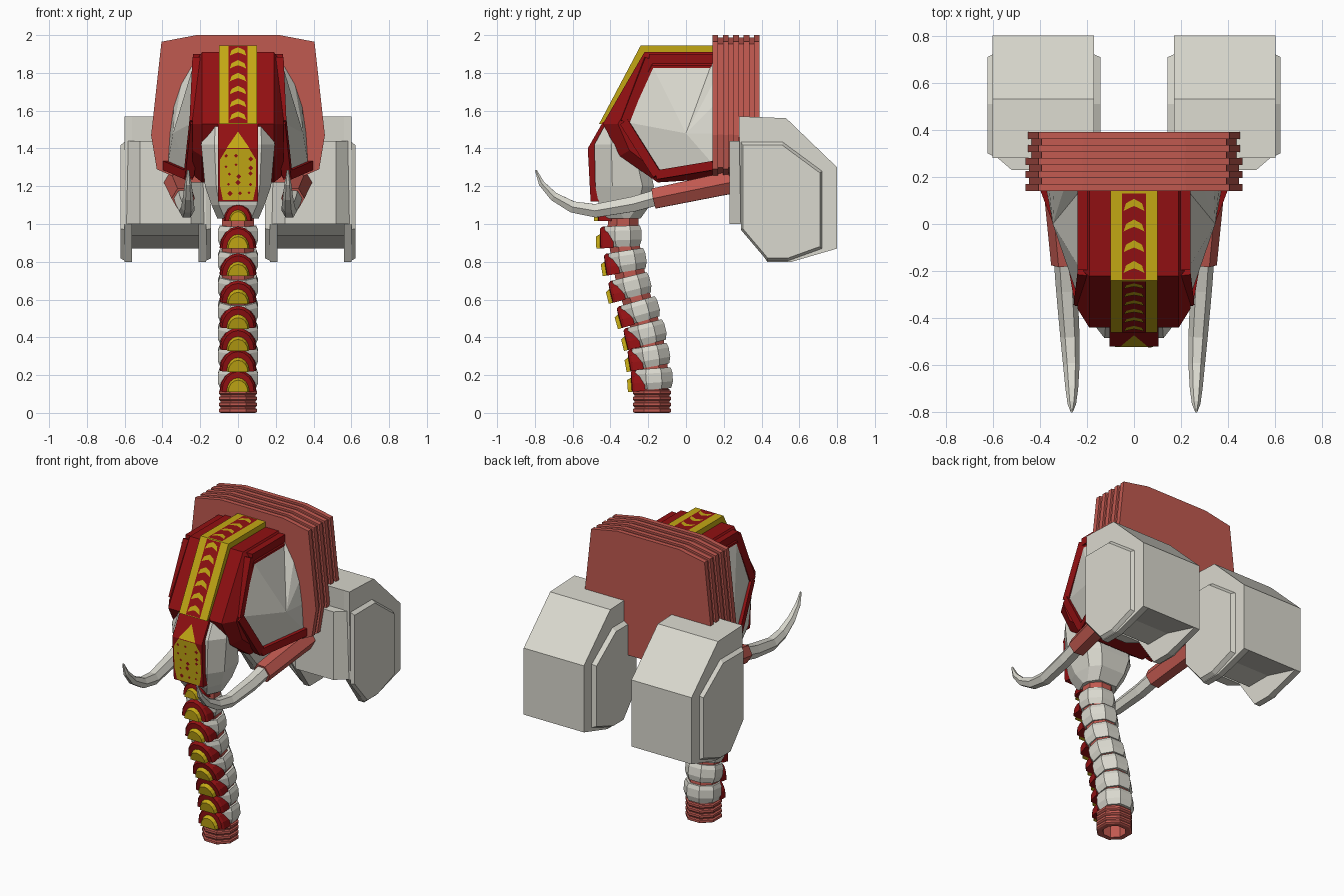
import bpy, bmesh, math, random
from mathutils import Vector, Matrix

cube = bpy.data.objects.get("Cube")
if cube:
    bpy.data.objects.remove(cube)
random.seed(4)


def material(name, rgb):
    m = bpy.data.materials.new(name)
    m.use_nodes = True
    m.diffuse_color = (*rgb, 1)
    m.node_tree.nodes["Principled BSDF"].inputs["Base Color"].default_value = (*rgb, 1)
    return m


WHITE = material("warm white", (0.70, 0.69, 0.62))
RED = material("deep red", (0.28, 0.005, 0.006))
PINK = material("dusty coral", (0.53, 0.10, 0.08))
YELLOW = material("mustard yellow", (0.54, 0.39, 0.007))


def finish(name, bm, mats, rule=None):
    if rule:
        for f in bm.faces:
            f.material_index = rule(f)
    me = bpy.data.meshes.new(name)
    bm.to_mesh(me)
    bm.free()
    for m in mats:
        me.materials.append(m)
    ob = bpy.data.objects.new(name, me)
    bpy.context.collection.objects.link(ob)
    return ob


def loft(name, rings, mats, rule=None, tip=None):
    """Skin matching rings; close the ends, or end in a single tip point."""
    bm = bmesh.new()
    rows = [[bm.verts.new(p) for p in r] for r in rings]
    n = len(rows[0])
    for a, b in zip(rows, rows[1:]):
        for i in range(n):
            j = (i + 1) % n
            bm.faces.new((a[i], a[j], b[j], b[i]))
    bm.faces.new(rows[0])
    if tip:
        t = bm.verts.new(tip)
        for i in range(n):
            bm.faces.new((rows[-1][i], rows[-1][(i + 1) % n], t))
    else:
        bm.faces.new(rows[-1])
    bmesh.ops.recalc_face_normals(bm, faces=bm.faces)
    bm.normal_update()
    return finish(name, bm, mats, rule)


def prism(name, profile, x0, x1, mat, end_scale=1):
    """Extrude a (y, z) profile across x, optionally tapering the far end."""
    cy = sum(p[0] for p in profile) / len(profile)
    cz = sum(p[1] for p in profile) / len(profile)
    end = [(x1, cy + (y - cy) * end_scale, cz + (z - cz) * end_scale) for y, z in profile]
    return loft(name, [[(x0, y, z) for y, z in profile], end], [mat])


def tube(name, pts, mat, sides=6):
    """Faceted tube through (x, y, z, radius) points."""
    P = [Vector(p[:3]) for p in pts]
    rings = []
    for i, p in enumerate(P):
        d = P[min(i + 1, len(P) - 1)] - P[max(i - 1, 0)]
        q = d.to_track_quat('Z', 'X')
        rings.append([p + q @ Vector((math.cos(a), math.sin(a), 0)) * pts[i][3]
                      for a in (math.tau * (k + .5) / sides for k in range(sides))])
    return loft(name, rings, [mat])


def decal(name, path, pts, mat, off):
    """Thin painted plate: points are (x, distance along a y-z path)."""
    bm = bmesh.new()
    verts = []
    for x, t in pts:
        for k, (a, b) in enumerate(zip(path, path[1:])):
            a, b = Vector(a), Vector(b)
            d = b - a
            if t <= d.length or k == len(path) - 2:
                break
            t -= d.length
        d.normalize()
        n = Vector((d.y, -d.x))
        p = a + d * t + n * off
        verts.append(bm.verts.new((x, p.x, p.y)))
    f = bm.faces.new(verts)
    f.normal_update()
    if f.normal.dot(Vector((0, n.x, n.y))) < 0:
        f.normal_flip()
    return finish(name, bm, [mat])


# Ribbed neck collar
half = [(.22, 2), (.405, 1.965), (.46, 1.47), (.43, 1.29), (.27, 1.22)]
outline = half + [(-x, z) for x, z in reversed(half)]
rings = []
for i in range(5):
    for dy, s in ((0, 1), (.03, 1), (.03, .97), (.055, .97)):
        y = .14 + i * .055 + dy
        if y < .395:
            rings.append([(x * s, y, 1.6 + (z - 1.6) * s) for x, z in outline])
loft("neck_collar", rings, [PINK])

# Head shell with bevelled sides
shell = [(.16, 1.91), (-.22, 1.91), (-.44, 1.53), (-.35, 1.36), (-.15, 1.22), (.16, 1.24)]
inner = [(.16, 1.84), (-.18, 1.84), (-.36, 1.53), (-.30, 1.39), (-.13, 1.26), (.16, 1.28)]
loft("head_shell", [[(x, y, z) for y, z in p] for x, p in
                    ((-.24, inner), (-.19, shell), (.19, shell), (.24, inner))], [RED])

# Crest strip over the crown with a band of crescents
crest = [(.14, 1.945), (-.24, 1.945), (-.46, 1.53)]
prism("crest_strip", crest + [(-.42, 1.53), (-.21, 1.9), (.14, 1.9)], -.1, .1, YELLOW)
for name, t0, t1 in (("crest_band_top", .01, .375), ("crest_band_front", .385, .845)):
    decal(name, crest, [(-.05, t0), (.05, t0), (.05, t1), (-.05, t1)], RED, .003)
crescent = [(-.044, .024), (-.034, -.008), (0, -.027), (.034, -.008),
            (.044, .024), (.02, .012), (0, .004), (-.02, .012)]
for c in [.06 + .088 * i for i in range(4)] + [.42 + .077 * i for i in range(6)]:
    decal("crest_crescent", crest, [(x, c + t) for x, t in crescent], YELLOW, .006)

# Trunk root: tapered white hull
rings = []
for z, yf, yb, xf, xm in ((1.54, -.42, -.30, .12, .18), (1.42, -.485, -.22, .125, .195),
                          (1.2, -.48, -.17, .115, .175), (1.1, -.46, -.19, .1, .14),
                          (1.03, -.42, -.24, .07, .11)):
    side = [(xf, yf), (xm, yf + .09), (xm * .95, yb - .06), (xm * .6, yb)]
    rings.append([(x, y, z) for x, y in side] + [(-x, y, z) for x, y in reversed(side)])
loft("trunk_root", rings, [WHITE])

# Face plate with painted panel and specks
mask = [(-.44, 1.54), (-.52, 1.4), (-.505, 1.12)]
prism("face_plate", mask + [(-.46, 1.12), (-.47, 1.4), (-.40, 1.54)], -.105, .105, RED)
decal("face_panel_tip", mask, [(0, .06), (.06, .16), (-.06, .16)], YELLOW, .003)
decal("face_panel", mask, [(-.06, .163), (.06, .163), (.095, .22), (.095, .36), (.08, .435),
                           (-.08, .435), (-.095, .36), (-.095, .22)], YELLOW, .003)
for row in range(5):
    for col in (-1, 0, 1):
        x = col * .055 + random.uniform(-.015, .015)
        t = .21 + row * .047 + random.uniform(-.012, .012)
        r = random.uniform(.006, .015)
        decal("face_speck", mask, [(x - r, t), (x, t - r), (x + r, t), (x, t + r)], RED, .006)

# Trunk segments, each with an arched shield
segments = [(-.335, .935, 2), (-.31, .805, 9), (-.285, .67, 14), (-.24, .54, 16),
            (-.205, .42, 14), (-.185, .30, 10), (-.17, .18, 4)]


def octagon(rx, ry, z):
    return [Vector((rx * math.cos(a), ry * math.sin(a), z))
            for a in (math.tau * (k + .5) / 8 for k in range(8))]


def shield(frame, size):
    arch = [(math.cos(math.pi * k / 8), 1.15 * math.sin(math.pi * k / 8)) for k in range(9)]
    rings = [[frame @ Vector((x * w * size, y, -.06 + h * z * size)) for x, z in arch]
             for y, w, h in ((-.05, .098, .1), (-.105, .094, .1), (-.118, .085, .092),
                             (-.121, .06, .065), (-.142, .052, .055))]
    forward = frame.to_3x3() @ Vector((0, -1, 0))
    loft("trunk_shield", rings, [RED, YELLOW], lambda f: int(
        f.normal.dot(forward) > .98 and f.calc_center_median().y < (frame @ Vector((0, -.13, 0))).y
        or (frame.inverted() @ f.calc_center_median()).y < -.125))


for y, z, deg in segments:
    frame = Matrix.Translation((0, y, z)) @ Matrix.Rotation(math.radians(deg), 4, 'X')
    rings = [octagon(rx, ry, h) for rx, ry, h in
             ((.1, .095, -.055), (.115, .108, -.02), (.115, .108, .03), (.105, .1, .055))]
    loft("trunk_segment", [[frame @ v for v in r] for r in rings], [WHITE])
    shield(frame, 1)
shield(Matrix.Translation((0, -.345, 1.075)), .8)

# Soft trunk core and ribbed hollow tip
core = [(-.33, 1.08, 0)] + segments + [(-.18, .09, 0)]
loft("trunk_core", [[v + Vector((0, y, z)) for v in octagon(.092, .088, 0)]
                    for y, z, _ in core], [PINK])
rings = [octagon(.07, .07, .09), octagon(.07, .07, 0), octagon(.1, .1, 0)]
for i in range(4):
    z = .032 * i
    rings += [octagon(.11, .11, z + .006), octagon(.11, .11, z + .02),
              octagon(.1, .1, z + .024), octagon(.1, .1, z + .03)]
loft("trunk_tip", [[v + Vector((0, -.18, 0)) for v in r] for r in rings], [PINK])

# Paired parts: cheeks, rims, tusks and ear blocks
cheek = [(.23, .14, 1.86), (.23, -.19, 1.86), (.235, -.32, 1.54), (.26, -.15, 1.28),
         (.37, .14, 1.32), (.36, .14, 1.48), (.34, .14, 1.62), (.30, .14, 1.74)]
rim = [(.215, .15, 1.875), (.215, -.195, 1.875), (.23, -.325, 1.54),
       (.26, -.15, 1.26), (.375, .15, 1.31)]
tusk = [(.295, -.12, 1.15, .048), (.285, -.28, 1.105, .046), (.272, -.48, 1.07, .041),
        (.266, -.60, 1.09, .035), (.264, -.70, 1.145, .027), (.264, -.765, 1.215, .018),
        (.264, -.795, 1.285, .006)]
roof = [(.28, 1.57), (.53, 1.56), (.8, 1.3), (.8, .87)]
side_profile = roof + [(.56, .8), (.43, .8), (.29, 1.0)]
middle_profile = roof + [(.55, .94), (.38, .94), (.31, 1.0)]
panel = [(.29, 1.435), (.51, 1.435), (.72, 1.28), (.72, .87), (.54, .805), (.43, .805), (.29, .97)]

for s, label in ((1, "left"), (-1, "right")):
    loft(label + "_cheek", [[(s * .15, y, z) for x, y, z in cheek],
                            [(s * x, y, z) for x, y, z in cheek]], [WHITE, RED],
         lambda f: int(f.normal.z < -.6), tip=(s * .345, 0, 1.48))
    for a, b in zip(rim, rim[1:]):
        tube(label + "_cheek_rim", [(s * p[0], p[1], p[2], .034) for p in (a, b)], RED, 4)
    tube(label + "_tusk_socket", [(s * .325, .24, 1.22, .068), (s * .29, -.17, 1.135, .062)], PINK)
    tube(label + "_tusk", [(s * x, y, z, r) for x, y, z, r in tusk], WHITE)
    prism(label + "_ear_middle", middle_profile, s * .21, s * .56, WHITE)
    prism(label + "_ear_inner_side", side_profile, s * .21, s * .17, WHITE)
    prism(label + "_ear_outer_side", side_profile, s * .56, s * .6, WHITE)
    prism(label + "_ear_inner_panel", panel, s * .17, s * .143, WHITE, .95)
    prism(label + "_ear_outer_panel", panel, s * .6, s * .622, WHITE, .95)
    loft(label + "_ear_front", [[(s * x, y, z) for x, z in
                                 ((x0, 1.0), (x1, 1.0), (x1, 1.44), (x0, 1.44))]
                                for y, x0, x1 in ((.29, .18, .59), (.23, .25, .52))], [WHITE])
